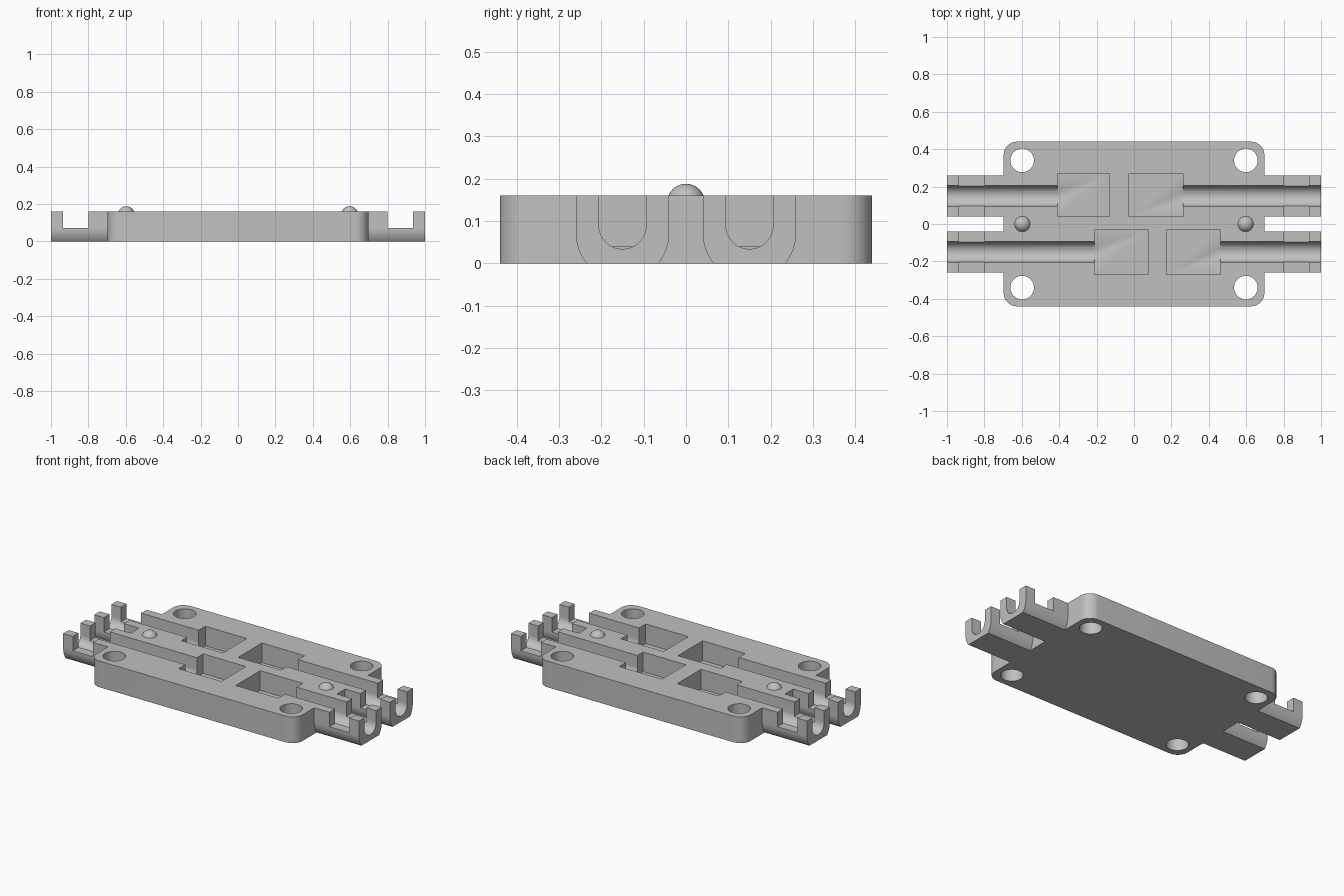
import bpy, bmesh
from math import pi, sin, cos, sqrt
from mathutils import Matrix, Vector

cube = bpy.data.objects.get("Cube")
if cube:
    bpy.data.objects.remove(cube, do_unlink=True)

TOP = 0.16          # plate height
LANE = 0.15         # distance of each cable lane from the centre line

grey = bpy.data.materials.new("plain grey")
grey.use_nodes = True
grey.diffuse_color = (0.53, 0.53, 0.53, 1)
grey.node_tree.nodes["Principled BSDF"].inputs["Base Color"].default_value = grey.diffuse_color


def finish(name, bm):
    bmesh.ops.recalc_face_normals(bm, faces=bm.faces)
    mesh = bpy.data.meshes.new(name)
    bm.to_mesh(mesh)
    bm.free()
    mesh.materials.append(grey)
    obj = bpy.data.objects.new(name, mesh)
    bpy.context.collection.objects.link(obj)
    return obj


def prism(name, points, offset):
    """Extrude a closed loop of 3D points along an offset."""
    bm = bmesh.new()
    face = bm.faces.new([bm.verts.new(p) for p in points])
    out = bmesh.ops.extrude_face_region(bm, geom=[face])
    verts = [g for g in out["geom"] if isinstance(g, bmesh.types.BMVert)]
    bmesh.ops.translate(bm, vec=Vector(offset), verts=verts)
    return finish(name, bm)


def box(name, x0, x1, y0, y1, z0, z1):
    return prism(name, [(x0, y0, z0), (x1, y0, z0), (x1, y1, z0), (x0, y1, z0)],
                 (0, 0, z1 - z0))


def arc(cx, cy, r, a0, a1, n):
    return [(cx + r * cos(a0 + (a1 - a0) * i / n), cy + r * sin(a0 + (a1 - a0) * i / n))
            for i in range(n + 1)]


def trough(name, x0, x1, y, r, zc, ztop, floor):
    """Round-bottomed bar along x, cut flat at the floor height."""
    if floor is None:
        low = arc(y, zc, r, pi, 2 * pi, 24)
    else:
        half = sqrt(r * r - (zc - floor) ** 2)
        a = pi / 2 - (pi / 2 if half == 0 else 0)
        from_side = Vector((half, zc - floor)).angle(Vector((1, 0)))
        low = (arc(y, zc, r, pi, pi + from_side, 10)
               + arc(y, zc, r, 2 * pi - from_side, 2 * pi, 10))
    loop = [(y - r, ztop)] + low + [(y + r, ztop)]
    return prism(name, [(x0, p, q) for p, q in loop], (x1 - x0, 0, 0))


# Plate with rounded corners
outline = []
for i, (sx, sy) in enumerate([(1, 1), (-1, 1), (-1, -1), (1, -1)]):
    outline += arc(sx * 0.627, sy * 0.37, 0.07, i * pi / 2, (i + 1) * pi / 2, 10)
body = prism("connector_tray", [(x, y, 0) for x, y in outline], (0, 0, TOP))

steps = []

# Four cable arms
for sx in (-1, 1):
    for sy in (-1, 1):
        x0, x1 = sorted((sx * 0.62, sx))
        steps.append((trough("cable_arm", x0, x1, sy * LANE, 0.11, 0.07, TOP, 0), 'UNION'))

# Pockets, and the cable channels leading out from them
FLOOR = 0.04
lanes = [(LANE, 0.04, 0.27, -0.41, -0.13, -0.027, 0.262),
         (-LANE, -0.27, -0.033, -0.212, 0.077, 0.173, 0.462)]
for y, y0, y1, a, b, c, d in lanes:
    for x0, x1 in ((a, b), (c, d)):
        steps.append((box("pocket_cutter", x0, x1, y0, y1, FLOOR, 0.3), 'DIFFERENCE'))
    for x0, x1 in ((-1.1, a + 0.004), (d - 0.004, 1.1)):
        steps.append((trough("channel_cutter", x0, x1, y, 0.056, 0.09, 0.3, None), 'DIFFERENCE'))

# Tie notches across the arms
for x0, x1 in ((-0.935, -0.80), (0.80, 0.935)):
    steps.append((box("notch_cutter", x0, x1, -0.6, 0.6, 0.072, 0.3), 'DIFFERENCE'))

# Screw holes
for x in (-0.598, 0.598):
    for y in (-0.34, 0.34):
        ring = arc(x, y, 0.063, 0, 2 * pi, 40)[:-1]
        steps.append((prism("hole_cutter", [(p, q, -0.1) for p, q in ring], (0, 0, 0.4)),
                      'DIFFERENCE'))

for tool, operation in steps:
    tool.hide_render = True
    mod = body.modifiers.new(tool.name, 'BOOLEAN')
    mod.operation = operation
    mod.solver = 'EXACT'
    mod.object = tool

# Bake the cuts and drop the helpers
bpy.context.view_layer.update()
baked = bpy.data.meshes.new_from_object(body.evaluated_get(bpy.context.evaluated_depsgraph_get()))
body.modifiers.clear()
body.data = baked
for tool, _ in steps:
    bpy.data.objects.remove(tool, do_unlink=True)

# Locating domes
parts = [body]
for name, x in (("right_dome", -0.597), ("left_dome", 0.597)):
    bm = bmesh.new()
    bmesh.ops.create_uvsphere(bm, u_segments=32, v_segments=20, radius=0.045,
                              matrix=Matrix.Translation((x, 0, 0.143)))
    bmesh.ops.bisect_plane(bm, geom=bm.verts[:] + bm.edges[:] + bm.faces[:],
                           plane_co=(0, 0, TOP - 0.005), plane_no=(0, 0, 1), clear_inner=True)
    parts.append(finish(name, bm))

bpy.ops.object.select_all(action='DESELECT')
for obj in parts:
    obj.select_set(True)
bpy.context.view_layer.objects.active = body
bpy.ops.object.shade_smooth_by_angle(angle=pi / 6)
